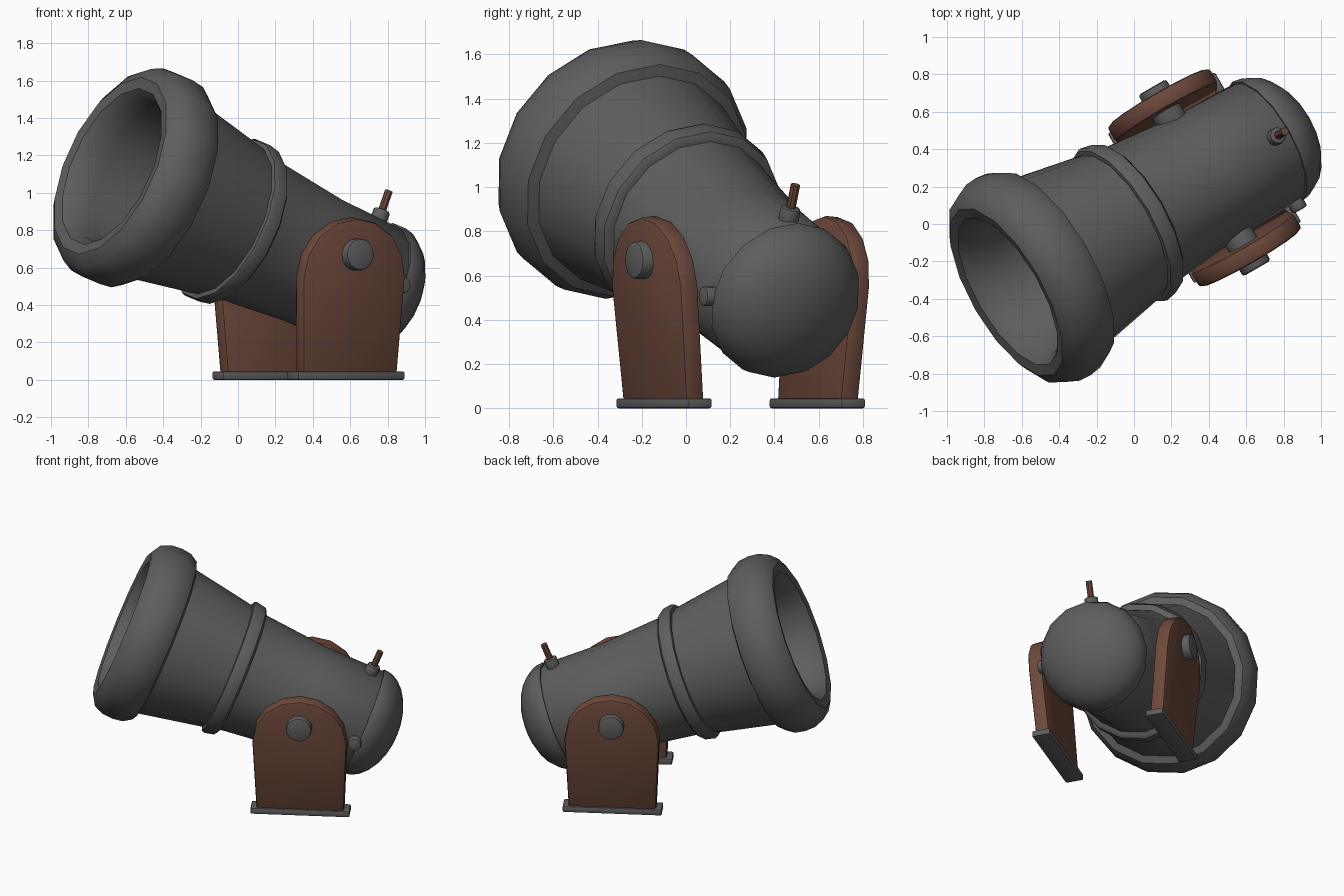
import bpy, bmesh, math
from mathutils import Matrix, Vector

if "Cube" in bpy.data.objects:
    bpy.data.objects.remove(bpy.data.objects["Cube"])

rad = math.radians
T = Matrix.Translation
# whole model is turned 30 degrees about z; barrel is raised 22 degrees
ROOT = T((0.377, 0.247, 0)) @ Matrix.Rotation(rad(30), 4, 'Z')
BARREL = ROOT @ T((0, 0, 0.65)) @ Matrix.Rotation(rad(-68), 4, 'Y')


def material(name, color):
    m = bpy.data.materials.new(name)
    m.diffuse_color = (*color, 1)
    m.use_nodes = True
    m.node_tree.nodes["Principled BSDF"].inputs["Base Color"].default_value = m.diffuse_color
    return m


IRON = material("dark iron", (0.112, 0.112, 0.112))
WOOD = material("brown wood", (0.155, 0.066, 0.044))


def finish(bm, name, matrix, mat, bevel=0):
    bmesh.ops.recalc_face_normals(bm, faces=bm.faces)
    if bevel:
        edges = [e for e in bm.edges if e.calc_face_angle(0) > rad(50)]
        bmesh.ops.bevel(bm, geom=edges, offset=bevel, segments=2,
                        profile=0.5, affect='EDGES')
    mesh = bpy.data.meshes.new(name)
    bm.to_mesh(mesh)
    bm.free()
    mesh.transform(matrix)
    mesh.materials.append(mat)
    ob = bpy.data.objects.new(name, mesh)
    bpy.context.collection.objects.link(ob)
    bpy.ops.object.select_all(action='DESELECT')
    ob.select_set(True)
    bpy.context.view_layer.objects.active = ob
    bpy.ops.object.shade_smooth_by_angle(angle=rad(40))
    return ob


def lathe(name, profile, matrix, mat, sides=16):
    """Spin (height, radius) points about local z."""
    bm = bmesh.new()
    verts = [bm.verts.new((r, 0, h)) for h, r in profile]
    edges = [bm.edges.new(p) for p in zip(verts, verts[1:])]
    bmesh.ops.spin(bm, geom=verts + edges, cent=(0, 0, 0), axis=(0, 0, 1),
                   angle=2 * math.pi, steps=sides, use_duplicate=False)
    bmesh.ops.remove_doubles(bm, verts=bm.verts, dist=1e-4)
    return finish(bm, name, matrix, mat)


def cylinder(name, radius, z0, z1, matrix, mat, bevel=0, sides=16):
    bm = bmesh.new()
    bmesh.ops.create_cone(bm, cap_ends=True, segments=sides, radius1=radius,
                          radius2=radius, depth=z1 - z0,
                          matrix=T((0, 0, (z0 + z1) / 2)))
    return finish(bm, name, matrix, mat, bevel)


# barrel with flared muzzle, rolled lip and tapering bore
lathe("barrel", [
    (-0.43, 0), (-0.43, 0.345), (-0.415, 0.357), (0, 0.365), (0.43, 0.408),
    (0.6, 0.442), (1.0, 0.515), (1.015, 0.565), (1.07, 0.60), (1.14, 0.61),
    (1.21, 0.605), (1.28, 0.575), (1.32, 0.51), (1.31, 0.45), (1.26, 0.41),
    (1.15, 0.395), (0.7, 0.35), (0.4, 0.30), (0.34, 0.2), (0.33, 0)], BARREL, IRON)

# rounded breech cap
dome = [(-0.41, 0), (-0.41, 0.368)]
dome += [(-0.42 - 0.235 * math.sin(a), 0.37 * math.cos(a))
         for a in (rad(90 * i / 7) for i in range(7))] + [(-0.655, 0)]
lathe("breech_cap", dome, BARREL, IRON)

# reinforcing band
lathe("barrel_band", [(0.46, 0.39), (0.46, 0.435), (0.475, 0.455), (0.54, 0.468),
                      (0.56, 0.46), (0.565, 0.42)], BARREL, IRON)

# fuse and its collar on top, small stud on the side of the seam
top = BARREL @ T((0, 0, -0.325)) @ Matrix.Rotation(rad(90), 4, 'Y')
cylinder("fuse_collar", 0.046, 0.32, 0.41, top, IRON, 0.012, 12)
cylinder("fuse", 0.022, 0.34, 0.52, top, WOOD, 0, 8)
stud = BARREL @ T((0, 0, -0.385)) @ Matrix.Rotation(rad(90), 4, 'X')
cylinder("side_stud", 0.045, 0.31, 0.405, stud, IRON, 0.012, 12)

# supports: arched plates leaning outwards, foot plates and pivot pins
for side, label in ((-1, "near"), (1, "far")):
    bm = bmesh.new()
    outline = [(-0.29, 0.02), (0.29, 0.02)]
    outline += [(0.315 * math.cos(a), 0.555 + 0.315 * math.sin(a))
                for a in (math.pi * i / 8 for i in range(9))]
    face = bm.faces.new([bm.verts.new((x, -0.048, z)) for x, z in outline])
    ext = bmesh.ops.extrude_face_region(bm, geom=[face])
    bmesh.ops.translate(bm, vec=(0, 0.096, 0),
                        verts=[v for v in ext["geom"] if isinstance(v, bmesh.types.BMVert)])
    lean = ROOT @ T((0, side * 0.40, 0)) @ Matrix.Rotation(rad(-side * 5), 4, 'X')
    finish(bm, label + "_support", lean, WOOD, 0.018)

    bm = bmesh.new()
    bmesh.ops.create_cube(bm, size=1, matrix=T((0, side * 0.40, 0.0225))
                          @ Matrix.Diagonal((0.66, 0.125, 0.045, 1)))
    finish(bm, label + "_foot", ROOT, IRON, 0.01)

    pin = ROOT @ T((0, 0, 0.67)) @ Matrix.Rotation(rad(-side * 90), 4, 'X')
    cylinder(label + "_pivot_pin", 0.086, 0.28, 0.56, pin, IRON, 0.015)
